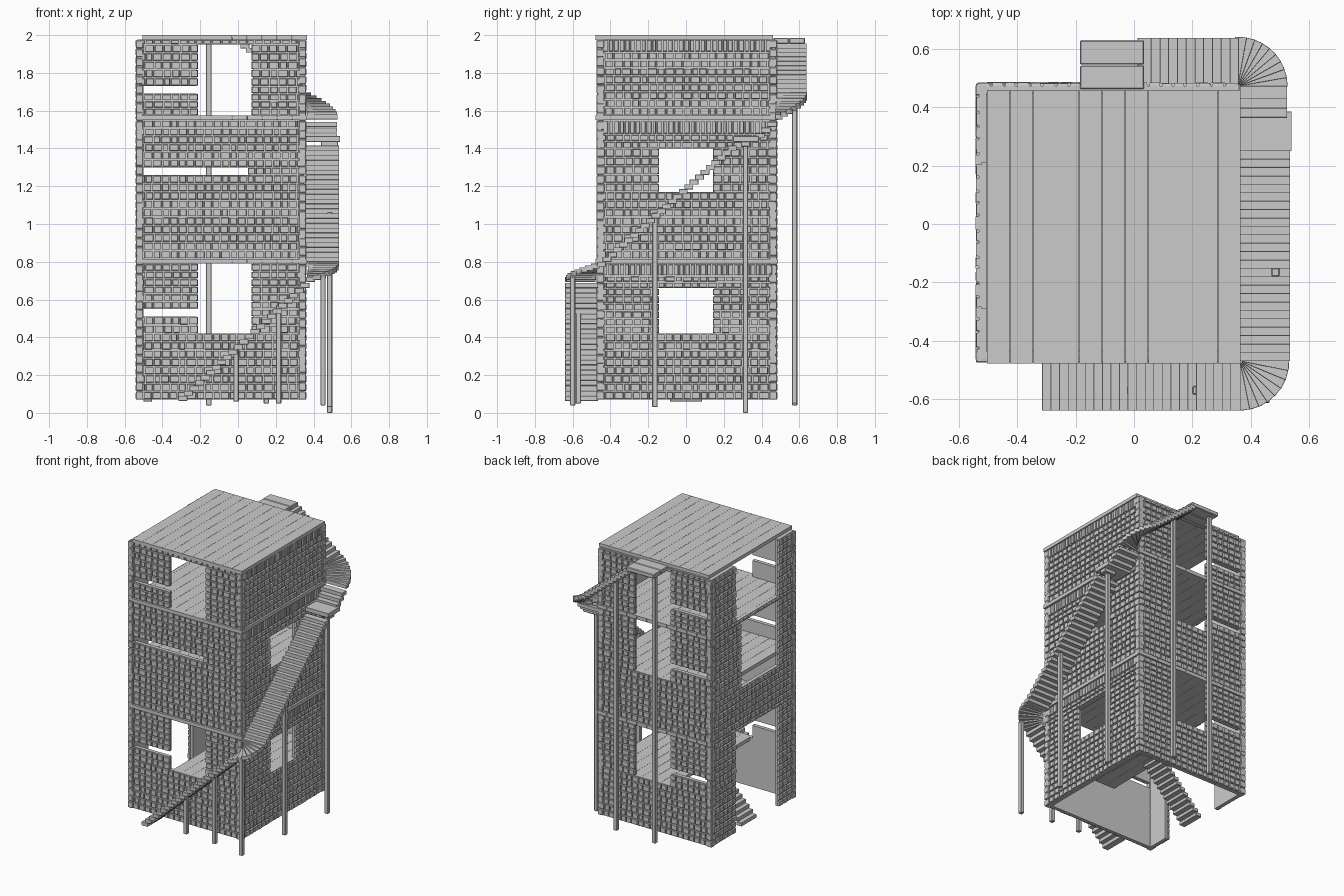
import bpy, bmesh, random
from math import sin, cos, pi

if "Cube" in bpy.data.objects:
    bpy.data.objects.remove(bpy.data.objects["Cube"])
random.seed(4)


def finish(name, bm, bevel=0):
    bmesh.ops.recalc_face_normals(bm, faces=bm.faces[:])
    me = bpy.data.meshes.new(name)
    bm.to_mesh(me)
    bm.free()
    ob = bpy.data.objects.new(name, me)
    bpy.context.collection.objects.link(ob)
    if bevel:
        m = ob.modifiers.new("edge_bevel", 'BEVEL')
        m.width, m.segments = bevel, 1
    return ob


def loft(bm, low, high):
    """Closed solid between two matching loops of points."""
    a = [bm.verts.new(p) for p in low]
    b = [bm.verts.new(p) for p in high]
    bm.faces.new(a)
    bm.faces.new(b)
    n = len(a)
    for i in range(n):
        bm.faces.new((a[i], a[(i + 1) % n], b[(i + 1) % n], b[i]))


def prism(bm, pts, z0, z1):
    loft(bm, [(x, y, z0) for x, y in pts], [(x, y, z1) for x, y in pts])


def box(bm, x0, x1, y0, y1, z0, z1):
    prism(bm, [(x0, y0), (x1, y0), (x1, y1), (x0, y1)], z0, z1)


def spans(u0, u1, holes, z):
    """Solid intervals of a wall at height z."""
    out = [(u0, u1)]
    for a, b, c, d in holes:
        if c < z < d:
            nxt = []
            for s, e in out:
                if s < a:
                    nxt.append((s, min(e, a)))
                if e > b:
                    nxt.append((max(s, b), e))
            out = nxt
    return out


# Brick walls: thin core with raised tapered bricks outside
Z0, Z1 = 0.07, 1.978
SOLDIER = [(0.725, 0.79), (1.475, 1.548), (1.91, Z1)]


def wall(name, u0, u1, place, holes, soldier=False, corners=True):
    bm = bmesh.new()

    def slab(a, b, c, d, depth0, depth1, taper=0):
        t = taper
        loft(bm, [place(u, depth1, z) for u, z in ((a, c), (b, c), (b, d), (a, d))],
             [place(u, depth0, z) for u, z in
              ((a + t, c + t), (b - t, c + t), (b - t, d - t), (a + t, d - t))])

    cuts = {Z0, Z1, 0.79, 0.815, 1.55, 1.575}
    for h in holes:
        cuts |= {h[2], h[3]}
    if soldier:
        for s in SOLDIER:
            cuts |= set(s)
    cuts = sorted(c for c in cuts if Z0 <= c <= Z1)
    for c, d in zip(cuts, cuts[1:]):
        mid = (c + d) / 2
        tall = soldier and any(s[0] <= mid <= s[1] for s in SOLDIER)
        rows = 1 if tall else max(1, round((d - c) / 0.043))
        rh = (d - c) / rows
        for s, e in spans(u0, u1, holes, mid):
            slab(s + .01, e - .01, c, d, 0.012, 0.038) if e - s > .06 else slab(s, e, c, d, 0.012, 0.038)
            if d - c < 0.012:
                continue
            for r in range(rows):
                n = max(1, round((e - s) / (0.029 if tall else 0.046)))
                edges = [s + (e - s) * i / n for i in range(n + 1)]
                for i in range(1, n):
                    edges[i] += random.uniform(-.007, .007) * (0.5 if tall else 1)
                for a, b in zip(edges, edges[1:]):
                    slab(a + .002, b - .002, c + r * rh + .003, c + (r + 1) * rh - .003,
                         random.uniform(0, .004), 0.02, 0.003)
    return finish(name, bm)


slits = [(-.50, -.21, .51, .55), (-.50, .05, 1.26, 1.30), (-.50, -.21, 1.69, 1.73)]
low_win, top_win = (-.21, .07, .42, .79), (-.21, .07, 1.575, 1.95)
wall("front_wall", -.54, .36, lambda u, d, z: (u, -.475 + d, z), slits + [low_win, top_win])
wall("back_wall", -.54, .36, lambda u, d, z: (u, .485 - d, z),
     slits + [low_win, top_win, (-.21, .07, 1.17, 1.55)])
wall("right_wall", -.47, .48, lambda u, d, z: (.362 - d, u, z),
     [(-.14, .14, .42, .66), (-.14, .14, 1.17, 1.40)], soldier=True)
wall("left_wall", -.47, .48, lambda u, d, z: (-.543 + d, u, z),
     [(-.28, .20, Z0, .79), (-.28, .14, 1.08, 1.548), (-.28, .20, 1.575, Z1)])


# Plank floors and roof
def floor(name, x0, x1, y0, y1, top, n):
    bm = bmesh.new()
    w = (x1 - x0) / n
    for i in range(n):
        box(bm, x0 + i * w + .0006, x0 + (i + 1) * w - .0006, y0, y1, top - .025, top)
    return finish(name, bm)


floor("ground_room_floor", -.20, .33, -.45, .46, .42, 7)
floor("first_floor", -.505, .366, -.478, .487, .815, 11)
floor("second_floor", -.51, .33, -.45, .46, 1.17, 11)
floor("third_floor", -.505, .366, -.478, .487, 1.575, 11)
floor("roof", -.505, .366, -.478, .46, 2.0, 11)

# Quoin blocks on the four corners
bm = bmesh.new()
n = 40
for i in range(n):
    a = Z0 + (Z1 - Z0) * i / n
    b = Z0 + (Z1 - Z0) * (i + 1) / n - .005
    for x, y in ((-.522, -.455), (-.522, .463), (.342, -.455), (.342, .463)):
        box(bm, x - .019, x + .019, y - .02, y + .02, a, b)
finish("corner_quoins", bm, .003)

# Outer staircase winding round three sides
bm = bmesh.new()
W, T = 0.17, 0.026


def run(start, end, z0, z1, n, tread):
    step = (end - start) / n
    for i in range(n):
        z = z0 + (z1 - z0) * i / n
        a = start + step * i
        tread(a, a + step * 1.6, z)


def fan(cx, cy, a0, a1, z0, z1, n):
    for i in range(n):
        s = a0 + (a1 - a0) * i / n
        e = a0 + (a1 - a0) * (i + 1.35) / n
        z = z0 + (z1 - z0) * i / n
        pts = [(cx + r * cos(t), cy + r * sin(t))
               for r, t in ((.008, s), (W, s), (W, e), (.008, e))]
        prism(bm, pts, z - T, z)


run(-.315, .36, .09, .715, 23, lambda a, b, z: box(bm, a, b, -.47 - W, -.465, z - T, z))
fan(.363, -.47, -pi / 2, 0, .72, .80, 8)
run(-.47, .25, .80, 1.44, 25, lambda a, b, z: box(bm, .36, .365 + W, a, b, z - T, z))
box(bm, .36, .54, .25, .385, 1.435, 1.465)
run(.365, .46, 1.48, 1.57, 3, lambda a, b, z: box(bm, .36, .355 + W, a, b, z - T, z))
fan(.357, .472, 0, pi / 2, 1.58, 1.71, 9)
run(.36, .03, 1.72, 1.98, 11, lambda a, b, z: box(bm, b, a, .46, .468 + W, z - T, z))
finish("outer_stairs", bm, .004)

# Landing at the top of the stairs
bm = bmesh.new()
box(bm, -.185, .035, .462, .544, 1.955, 1.985)
box(bm, -.185, .035, .546, .63, 1.955, 1.985)
finish("top_landing", bm, .004)

# Inner stairs behind the open left side
bm = bmesh.new()
run(-.50, -.17, .085, .43, 12, lambda a, b, z: box(bm, a, b, -.085, .085, z - T, z))
finish("inner_stairs", bm, .003)

# Support posts under the stairs
bm = bmesh.new()
for x, y, z0, z1 in ((-.01, -.57, .06, .36), (.215, -.57, .05, .57), (.45, -.60, .04, .73),
                     (.485, -.165, .03, 1.06), (.485, .315, 0, 1.44), (.15, .575, .05, 1.86),
                     (-.155, .575, .04, 1.96)):
    r = .014
    box(bm, x - r, x + r, y - r, y + r, z0, z1)
box(bm, .44, .53, .29, .34, 1.41, 1.44)
finish("support_posts", bm, .003)
